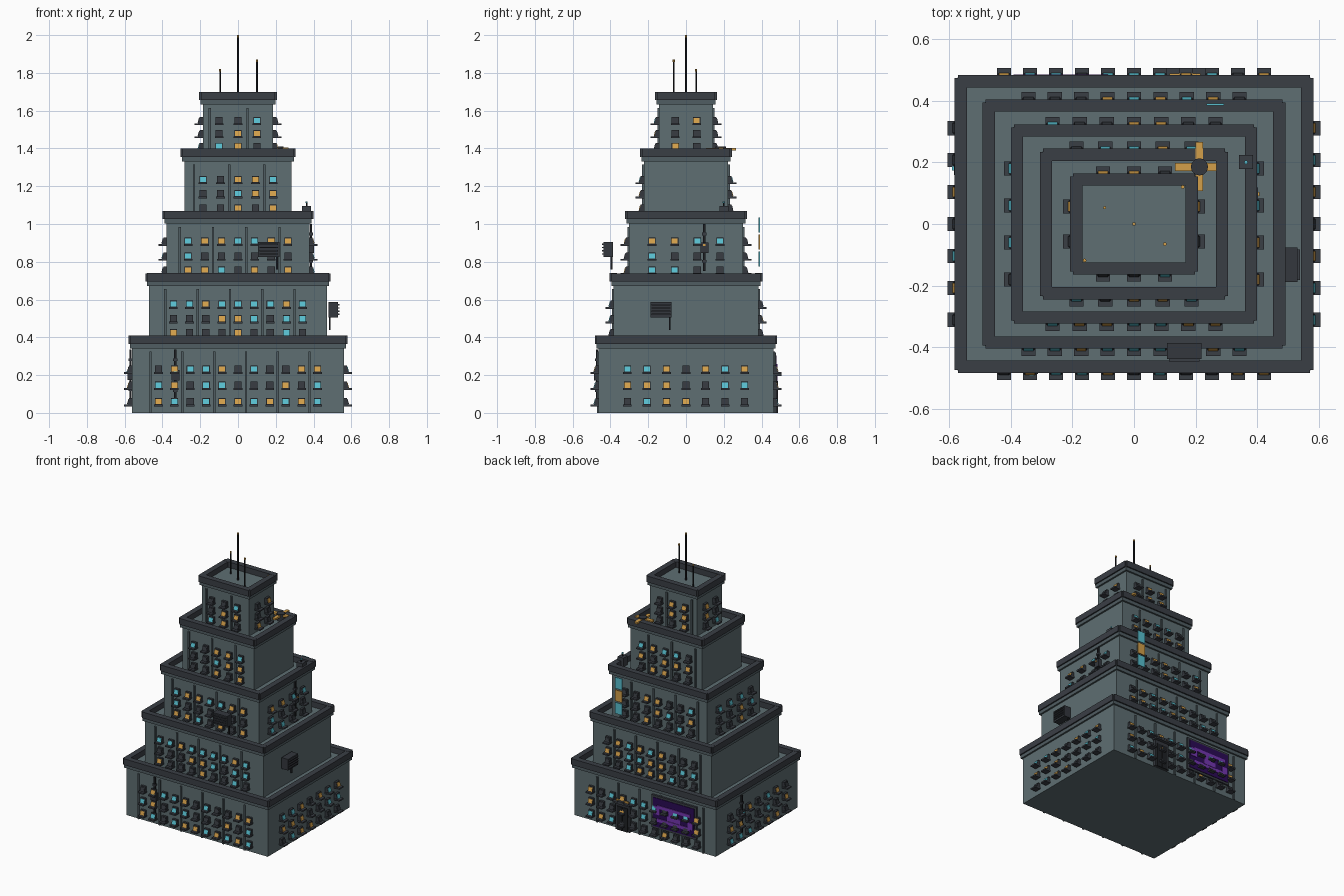
import bpy, bmesh, math, random
from mathutils import Vector

if "Cube" in bpy.data.objects:
    bpy.data.objects.remove(bpy.data.objects["Cube"])

random.seed(7)


def lin(h):
    c = [int(h[i:i + 2], 16) / 255 for i in (0, 2, 4)]
    return [v / 12.92 if v <= 0.04045 else ((v + 0.055) / 1.055) ** 2.4 for v in c] + [1]


MATS = {}
for key, hexcol in dict(wall="5E6E72", pilaster="505D62", trim="3A3E45", metal="33373D", black="1E2024",
                        amber="D4A04A", cyan="58C0D0", screen="2A0A55", violet="7436B0").items():
    MATS[key] = bpy.data.materials.new(key)
    MATS[key].diffuse_color = lin(hexcol)
KEYS = list(MATS)


class Part:
    """Collects simple solids into one named object."""

    def __init__(self, name):
        self.name, self.bm = name, bmesh.new()

    def prism(self, poly, vec, mat):
        a = [self.bm.verts.new(p) for p in poly]
        b = [self.bm.verts.new(Vector(p) + Vector(vec)) for p in poly]
        n = len(a)
        fs = [self.bm.faces.new(a[::-1]), self.bm.faces.new(b)]
        fs += [self.bm.faces.new((a[i], a[(i + 1) % n], b[(i + 1) % n], b[i])) for i in range(n)]
        for f in fs:
            f.material_index = KEYS.index(mat)

    def box(self, x0, x1, y0, y1, z0, z1, mat):
        self.prism([(x0, y0, z0), (x1, y0, z0), (x1, y1, z0), (x0, y1, z0)], (0, 0, z1 - z0), mat)

    def rod(self, x, y, z0, z1, r, mat, n=8):
        ring = [(x + r * math.cos(2 * math.pi * i / n), y + r * math.sin(2 * math.pi * i / n), z0) for i in range(n)]
        self.prism(ring, (0, 0, z1 - z0), mat)

    def wall_prism(self, n, d, s, z, profile, w, mat):
        """Profile in (out, up), stretched along a wall with normal n at distance d."""
        n = Vector(n)
        t = Vector((-n.y, n.x, 0))
        up = Vector((0, 0, 1))
        self.prism([n * (d + o) + t * (s - w / 2) + up * (z + h) for o, h in profile], t * w, mat)

    def done(self):
        bmesh.ops.recalc_face_normals(self.bm, faces=self.bm.faces)
        me = bpy.data.meshes.new(self.name)
        self.bm.to_mesh(me)
        self.bm.free()
        for k in KEYS:
            me.materials.append(MATS[k])
        bpy.context.collection.objects.link(bpy.data.objects.new(self.name, me))


FRAME = [(-0.005, -0.02), (0.027, -0.02), (0.016, 0.02), (-0.005, 0.02)]
GLASS = [(0.022, -0.012), (0.028, -0.012), (0.0205, 0.015), (0.0145, 0.015)]
SILL = [(-0.005, -0.024), (0.044, -0.024), (0.044, -0.014), (-0.005, -0.014)]


def windows(part, n, d, count, step, rows):
    for z in rows:
        for i in range(count):
            s = (i - (count - 1) / 2) * step
            part.wall_prism(n, d, s, z, FRAME, 0.038, "metal")
            part.wall_prism(n, d, s, z, SILL, 0.046, "trim")
            lit = random.choices(["cyan", "amber", "metal"], [0.25, 0.3, 0.45])[0]
            part.wall_prism(n, d, s, z, GLASS, 0.032, lit)


# stepped tiers: half x, half y, base, roof, front columns, step, side columns, step, rows
TIERS = [
    (0.56, 0.462, 0.00, 0.37, 11, 0.0842, 7, 0.1035, (0.058, 0.145, 0.23)),
    (0.47, 0.383, 0.37, 0.70, 9, 0.0855, 0, 0, (0.423, 0.497, 0.575)),
    (0.378, 0.302, 0.70, 1.03, 7, 0.088, 4, 0.12, (0.755, 0.83, 0.908)),
    (0.284, 0.223, 1.03, 1.36, 5, 0.093, 0, 0, (1.084, 1.16, 1.235)),
    (0.186, 0.143, 1.36, 1.66, 3, 0.1, 2, 0.113, (1.41, 1.478, 1.547)),
]
for k, (hx, hy, z0, z1, nf, sf, ns, ss, rows) in enumerate(TIERS, 1):
    p = Part(f"tier_{k}_walls")
    p.box(-hx, hx, -hy, hy, z0, z1, "wall")
    p.done()

    # cornice band and parapet bars with notched corners
    p = Part(f"tier_{k}_parapet")
    bx, by = hx + 0.012, hy + 0.012
    for s in (-1, 1):
        p.box(-bx, bx, s * hy, s * by, z1 - 0.028, z1 - 0.002, "pilaster")
        p.box(s * hx, s * bx, -hy, hy, z1 - 0.028, z1 - 0.002, "pilaster")
        ox, oy = hx + 0.021, hy + 0.021
        p.box(-ox + 0.01, ox - 0.01, s * (oy - 0.04), s * oy, z1 - 0.004, z1 + 0.04, "trim")
        p.box(s * (ox - 0.04), s * ox, -oy + 0.01, oy - 0.01, z1 - 0.004, z1 + 0.039, "trim")
    p.done()

    # pilasters between every second window column
    p = Part(f"tier_{k}_pilasters")
    for i in range(0, nf, 2):
        x = (i - nf / 2) * sf
        for s in (-1, 1):
            p.box(x - 0.006, x + 0.006, s * hy, s * (hy + 0.009), z0, z1 - 0.045, "pilaster")
    p.done()

    p = Part(f"tier_{k}_windows")
    for s in (-1, 1):
        windows(p, (0, s, 0), hy, nf, sf, rows)
        if ns:
            windows(p, (s, 0, 0), hx, ns, ss, rows)
    p.done()

# rooftop masts with warning lights
p = Part("masts")
for x, y, top, r in ((0, 0, 2.0, 0.005), (-0.095, 0.053, 1.82, 0.004), (0.1, -0.065, 1.87, 0.005)):
    p.rod(x, y, 1.66, top - 0.012, r, "black")
    p.rod(x, y, top - 0.012, top, r + 0.001, "amber")
for x, y in ((0.158, 0.12), (-0.16, -0.118)):
    p.rod(x, y, 1.66, 1.69, 0.006, "amber")
p.done()

# cross-shaped rooftop rotor on tier 4
p = Part("roof_rotor")
p.box(0.133, 0.267, 0.172, 0.198, 1.392, 1.405, "amber")
p.box(0.2, 0.224, 0.107, 0.265, 1.39, 1.403, "amber")
p.rod(0.212, 0.185, 1.36, 1.41, 0.028, "metal", 12)
p.done()

# sensor box on tier 3 roof
p = Part("roof_sensor")
p.box(0.34, 0.386, 0.178, 0.224, 1.03, 1.094, "trim")
p.rod(0.363, 0.2, 1.094, 1.11, 0.004, "black")
p.rod(0.363, 0.2, 1.11, 1.12, 0.006, "cyan")
p.done()

# hanging sign of three panels at the back
p = Part("hanging_sign")
for z, m in ((0.775, "cyan"), (0.865, "amber"), (0.955, "cyan")):
    p.box(0.235, 0.292, 0.384, 0.391, z, z + 0.08, m)
p.done()


# cooling units with louvres and a drain pipe
def cooler(name, n, d, s, z, pipe):
    p = Part(name)
    box = [(0, 0), (0.052, 0), (0.052, 0.08), (0, 0.08)]
    p.wall_prism(n, d, s, z, box, 0.113, "metal")
    for i in range(4):
        h = 0.012 + i * 0.017
        p.wall_prism(n, d, s, z, [(0.05, h), (0.06, h), (0.06, h + 0.007), (0.05, h + 0.007)], 0.1, "trim")
    p.wall_prism(n, d, s + pipe, z, [(0.004, -0.067), (0.013, -0.067), (0.013, 0), (0.004, 0)], 0.009, "black")
    p.done()


cooler("front_cooler", (0, -1, 0), 0.386, 0.163, 0.826, 0.043)
cooler("right_cooler", (1, 0, 0), 0.478, -0.132, 0.506, 0.046)


# wall conduits with junction box and collars
def conduit(name, n, d, s, z0, z1, light):
    p = Part(name)

    def block(o0, o1, a, b, w, m):
        p.wall_prism(n, d, s, 0, [(o0, a), (o1, a), (o1, b), (o0, b)], w, m)
    mid = (z0 + z1) / 2
    block(0.003, 0.015, z0, z1, 0.012, "black")
    block(0, 0.024, mid - 0.028, mid + 0.028, 0.042, "metal")
    for z in (z0 + 0.045, z1 - 0.06):
        block(0, 0.019, z, z + 0.014, 0.022, "trim")
    block(0.024, 0.029, mid + 0.008, mid + 0.018, 0.012, light)
    p.done()


conduit("front_conduit", (0, -1, 0), 0.462, -0.332, 0.065, 0.335, "cyan")
conduit("left_conduit", (-1, 0, 0), 0.56, -0.18, 0.07, 0.335, "cyan")
conduit("right_conduit", (1, 0, 0), 0.378, 0.097, 0.75, 1.0, "amber")

# back entrance
p = Part("back_door")
p.box(0.108, 0.222, 0.46, 0.482, 0, 0.195, "metal")
p.box(0.122, 0.163, 0.48, 0.487, 0, 0.17, "black")
p.box(0.167, 0.208, 0.48, 0.487, 0, 0.17, "black")
p.box(0.1, 0.23, 0.46, 0.505, 0.195, 0.206, "trim")
p.box(0.115, 0.215, 0.48, 0.488, 0.208, 0.22, "amber")
p.done()

# back screen with abstract violet blocks
p = Part("back_screen")
p.box(-0.415, -0.06, 0.46, 0.476, 0.085, 0.32, "trim")
p.box(-0.4, -0.075, 0.47, 0.48, 0.1, 0.305, "screen")
for x0, x1, z0, z1 in ((-0.37, -0.11, 0.235, 0.258), (-0.37, -0.11, 0.14, 0.163), (-0.39, -0.35, 0.15, 0.2),
                       (-0.13, -0.085, 0.19, 0.25), (-0.29, -0.19, 0.165, 0.2), (-0.25, -0.2, 0.2, 0.235)):
    p.box(x0, x1, 0.478, 0.485, z0, z1, "violet")
p.done()

for m in bpy.data.materials:
    if m.users and not m.is_grease_pencil:
        m.use_nodes = True
        m.node_tree.nodes["Principled BSDF"].inputs["Base Color"].default_value = m.diffuse_color
